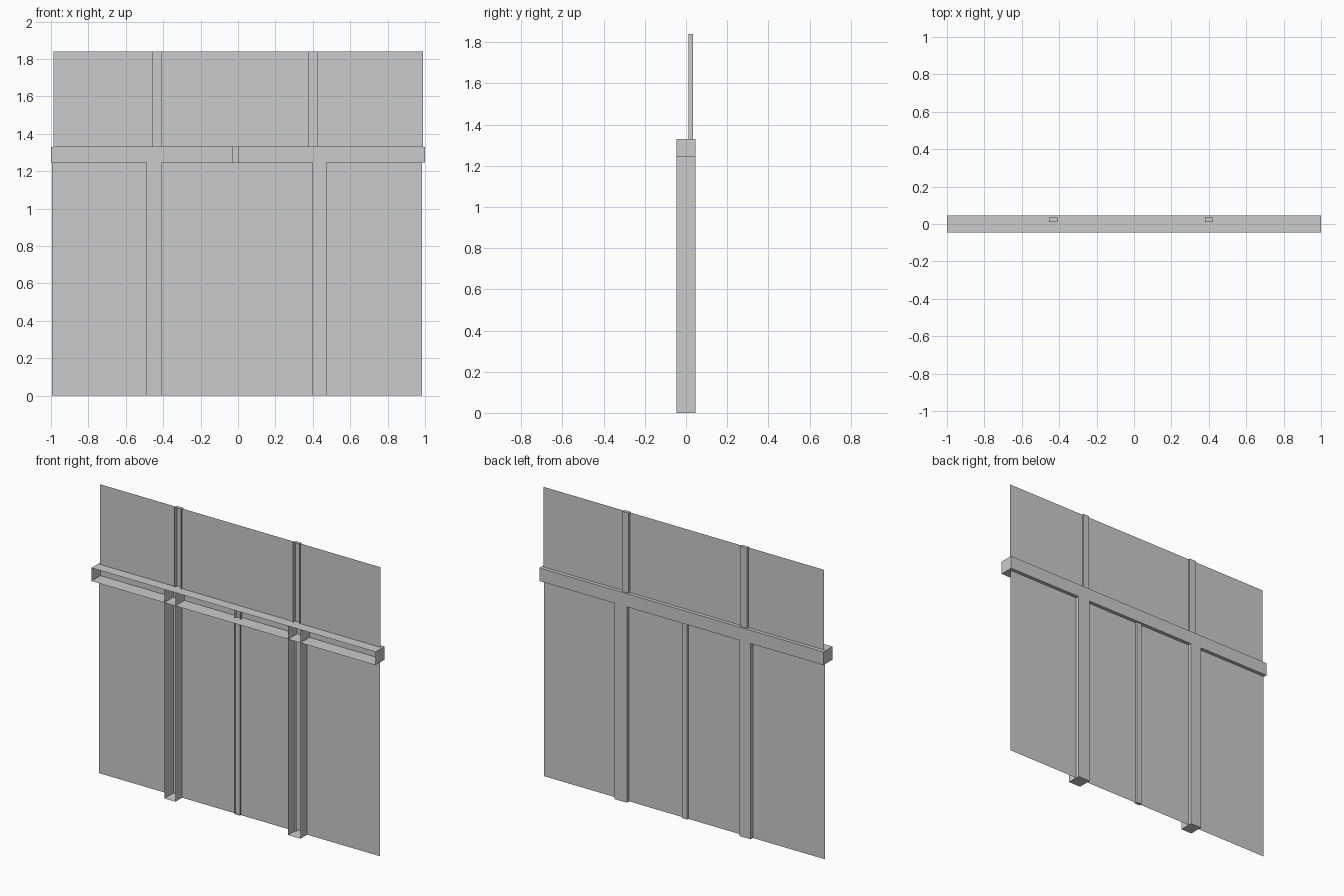
import bpy
import bmesh

if "Cube" in bpy.data.objects:
    bpy.data.objects.remove(bpy.data.objects["Cube"])

SHEET_Y = 0.022


def finish(name, bm):
    mesh = bpy.data.meshes.new(name)
    bm.to_mesh(mesh)
    bm.free()
    obj = bpy.data.objects.new(name, mesh)
    bpy.context.collection.objects.link(obj)
    return obj


def open_box(name, x, y, z):
    """Box between the given (min, max) ranges, without its front face."""
    bm = bmesh.new()
    bmesh.ops.create_cube(bm, size=1)
    for v in bm.verts:
        v.co = [r[1] if c > 0 else r[0] for c, r in zip(v.co, (x, y, z))]
    bm.normal_update()
    front = [f for f in bm.faces if f.normal.y < -0.5]
    bmesh.ops.delete(bm, geom=front, context='FACES_ONLY')
    return finish(name, bm)


def sheet(name, x, z):
    """Single upright face in the panel plane."""
    bm = bmesh.new()
    corners = ((x[0], z[0]), (x[1], z[0]), (x[1], z[1]), (x[0], z[1]))
    bm.faces.new([bm.verts.new((a, SHEET_Y, b)) for a, b in corners])
    return finish(name, bm)


DEEP = (-0.045, 0.045)
SLIM = (0.012, 0.034)
BEAM_Z = (1.246, 1.33)
TOP = 1.84

# horizontal beam
open_box("cross_beam", (-1, 1), DEEP, BEAM_Z)

# deep lower posts and slim centre post
for name, x, depth in (("left_lower_post", (-0.487, -0.409), DEEP),
                       ("right_lower_post", (0.385, 0.471), DEEP),
                       ("centre_lower_post", (-0.032, 0.005), SLIM)):
    open_box(name, x, depth, (0, BEAM_Z[1]))

# slim upper posts
for name, x in (("left_upper_post", (-0.455, -0.408)),
                ("right_upper_post", (0.38, 0.423))):
    open_box(name, x, SLIM, (BEAM_Z[1], TOP))

# thin panels filling the bays, lower row then upper row
for row, edges, z in (
        ("lower", ((-0.994, -0.487), (-0.409, 0.4), (0.471, 0.985)), (0, BEAM_Z[0])),
        ("upper", ((-0.986, -0.455), (-0.408, 0.38), (0.423, 0.989)), (BEAM_Z[1], TOP))):
    for side, x in zip(("left", "middle", "right"), edges):
        sheet(f"{row}_{side}_panel", x, z)
